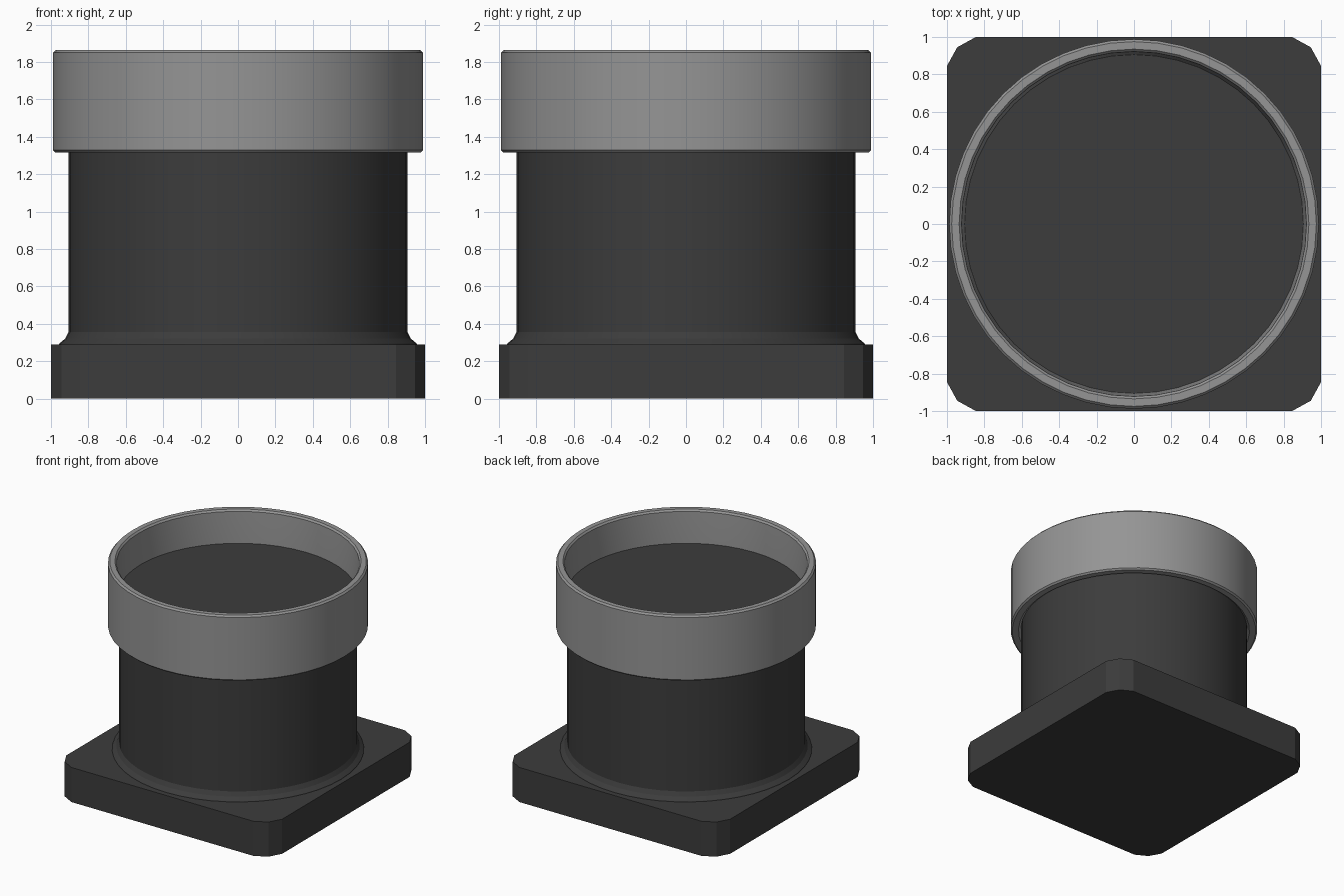
import bpy, bmesh
from math import pi, sin, cos

if "Cube" in bpy.data.objects:
    bpy.data.objects.remove(bpy.data.objects["Cube"])

SIDES = 48


def material(name, v):
    m = bpy.data.materials.new(name)
    m.diffuse_color = (v, v, v, 1)
    m.use_nodes = True
    m.node_tree.nodes["Principled BSDF"].inputs["Base Color"].default_value = m.diffuse_color
    return m


def finish(name, bm, mat):
    bmesh.ops.recalc_face_normals(bm, faces=bm.faces)
    me = bpy.data.meshes.new(name)
    bm.to_mesh(me)
    bm.free()
    me.materials.append(mat)
    ob = bpy.data.objects.new(name, me)
    bpy.context.collection.objects.link(ob)
    return ob


def lathe(name, profile, mat, closed=False):
    """Revolve (radius, z) points; closed makes a ring, otherwise ends are capped."""
    bm = bmesh.new()
    loops = [[bm.verts.new((r * cos(2 * pi * i / SIDES), r * sin(2 * pi * i / SIDES), z))
              for i in range(SIDES)] for r, z in profile]
    pairs = list(zip(loops, loops[1:]))
    if closed:
        pairs.append((loops[-1], loops[0]))
    else:
        bm.faces.new(loops[0])
        bm.faces.new(loops[-1])
    for a, b in pairs:
        for i in range(SIDES):
            j = (i + 1) % SIDES
            bm.faces.new((a[i], a[j], b[j], b[i]))
    ob = finish(name, bm, mat)
    bpy.ops.object.select_all(action='DESELECT')
    ob.select_set(True)
    bpy.context.view_layer.objects.active = ob
    bpy.ops.object.shade_smooth_by_angle(angle=0.35)
    return ob


dark = material("dark_grey", 0.045)
light = material("mid_grey", 0.3)

# Square base plate with two-facet rounded corners
bm = bmesh.new()
corner = [(1, 0.845), (0.945, 0.945), (0.845, 1)]
outline = []
for k in range(4):
    for x, y in corner:
        for _ in range(k):
            x, y = -y, x
        outline.append((x, y))
face = bm.faces.new([bm.verts.new((x, y, 0)) for x, y in outline])
ext = bmesh.ops.extrude_face_region(bm, geom=[face], use_keep_orig=True)
bmesh.ops.translate(bm, vec=(0, 0, 0.29),
                    verts=[g for g in ext["geom"] if isinstance(g, bmesh.types.BMVert)])
finish("base_plate", bm, dark)

# Round body with a flared foot and a flat recessed top
lathe("body", [(0.96, 0.28), (0.955, 0.295), (0.925, 0.32), (0.906, 0.355), (0.906, 1.59)], dark)

# Collar band standing proud of the body, open at the top
lathe("collar", [(0.925, 1.315), (0.975, 1.315), (0.988, 1.328), (0.988, 1.85),
                 (0.975, 1.864), (0.935, 1.864), (0.922, 1.85), (0.906, 1.59),
                 (0.906, 1.33)], light, closed=True)
